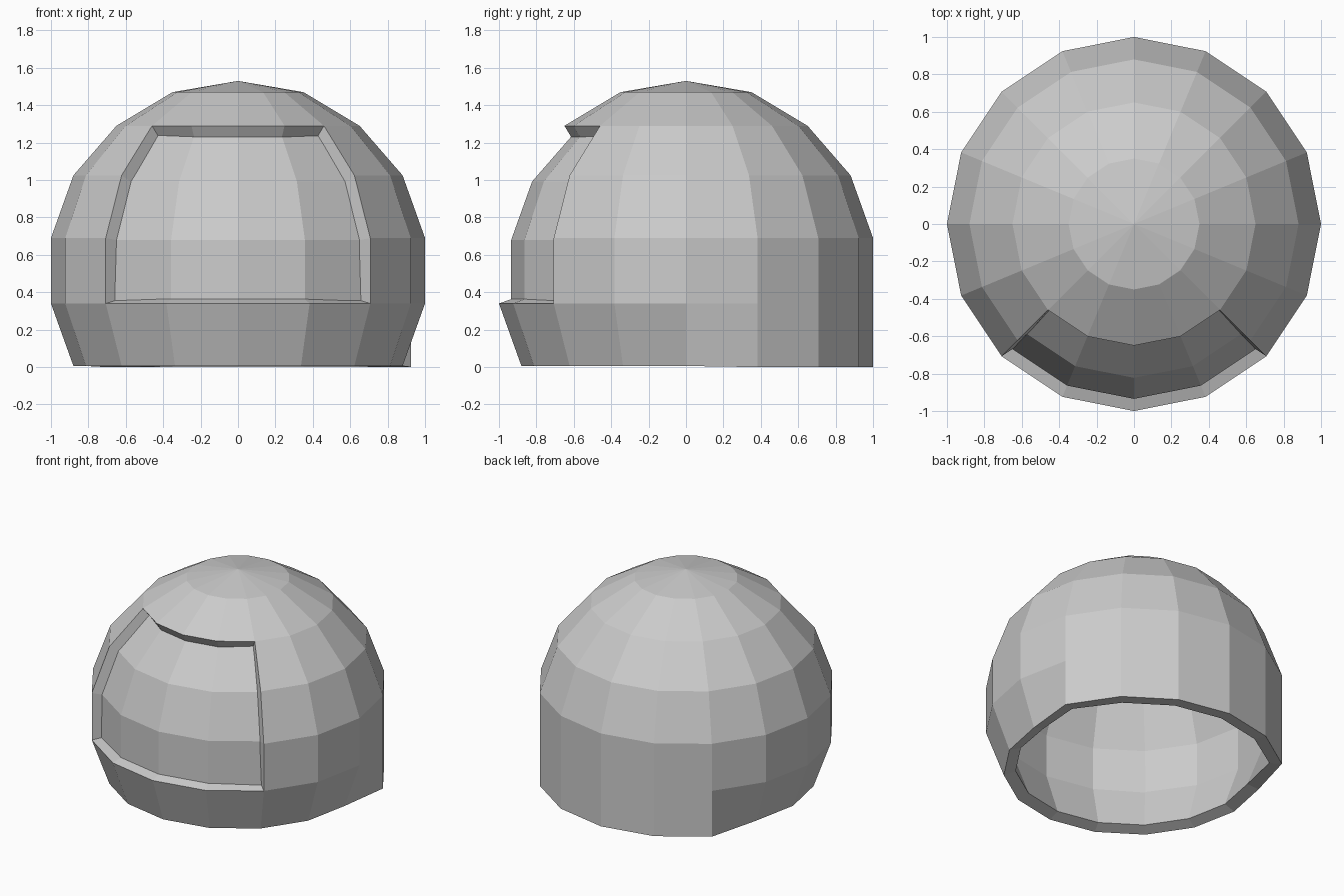
import bpy
import bmesh
from math import sin, cos, pi

cube = bpy.data.objects.get("Cube")
if cube:
    bpy.data.objects.remove(cube)

SIDES = 16
# Radius and height of each ring, from chin height to crown
PROFILE = [(1.0, 0.34), (1.0, 0.69), (0.88, 1.025), (0.65, 1.29), (0.35, 1.47)]

grey = bpy.data.materials.new("light_grey")
grey.use_nodes = True
grey.diffuse_color = (0.6, 0.6, 0.6, 1)
grey.node_tree.nodes["Principled BSDF"].inputs["Base Color"].default_value = (0.6, 0.6, 0.6, 1)


def ring_point(radius, z, i):
    a = 2 * pi * i / SIDES
    return (radius * cos(a), radius * sin(a), z)


def bottom_point(i):
    # The lower edge tapers around the front and stays vertical at the back
    tapered = i == 0 or i >= 7
    return ring_point(0.88, 0.006, i) if tapered else ring_point(1.0, 0, i)


def build_dome():
    """Return the whole outer skin and the faces of the face opening."""
    bm = bmesh.new()
    rings = [[bm.verts.new(bottom_point(i)) for i in range(SIDES)]]
    for r, z in PROFILE:
        rings.append([bm.verts.new(ring_point(r, z, i)) for i in range(SIDES)])
    apex = bm.verts.new((0, 0, 1.53))
    window = []
    for level, (low, high) in enumerate(zip(rings, rings[1:])):
        for i in range(SIDES):
            j = (i + 1) % SIDES
            face = bm.faces.new((low[i], low[j], high[j], high[i]))
            if 1 <= level <= 3 and 10 <= i <= 13:
                window.append(face)
    for i in range(SIDES):
        bm.faces.new((rings[-1][i], rings[-1][(i + 1) % SIDES], apex))
    bm.normal_update()
    return bm, window


def finish(bm, name, thickness):
    mesh = bpy.data.meshes.new(name)
    bm.to_mesh(mesh)
    bm.free()
    mesh.materials.append(grey)
    obj = bpy.data.objects.new(name, mesh)
    bpy.context.collection.objects.link(obj)
    mod = obj.modifiers.new("thickness", "SOLIDIFY")
    mod.thickness = thickness
    mod.offset = -1
    return obj


# Helmet shell with the face opening cut out
bm, window = build_dome()
bmesh.ops.delete(bm, geom=window, context="FACES")
finish(bm, "helmet_shell", 0.085)

# Visor set back inside the opening
bm, window = build_dome()
for v in bm.verts:
    v.co -= v.normal * 0.066
bmesh.ops.delete(bm, geom=[f for f in bm.faces if f not in window], context="FACES")
finish(bm, "visor", 0.018)
